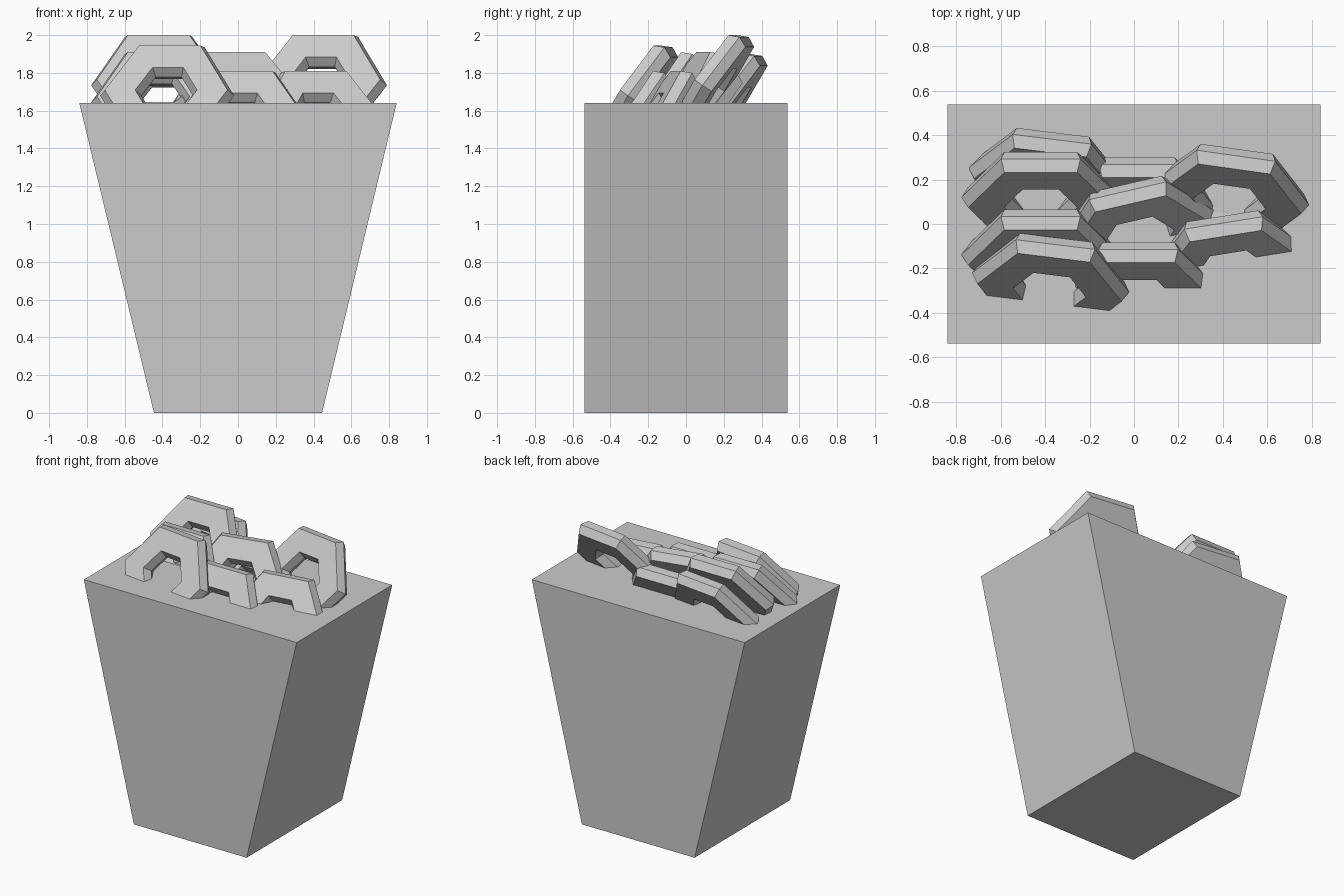
import bpy, bmesh
from math import cos, sin, pi, radians

if "Cube" in bpy.data.objects:
    bpy.data.objects.remove(bpy.data.objects["Cube"])


def make_object(name, bm):
    bmesh.ops.recalc_face_normals(bm, faces=bm.faces)
    mesh = bpy.data.meshes.new(name)
    bm.to_mesh(mesh)
    bm.free()
    ob = bpy.data.objects.new(name, mesh)
    bpy.context.collection.objects.link(ob)
    return ob


# tapered carton: narrow at the bottom in x only
bm = bmesh.new()
bmesh.ops.create_cube(bm, size=1)
for v in bm.verts:
    top = v.co.z > 0
    v.co.x *= 2 * (0.84 if top else 0.445)
    v.co.y *= 2 * 0.538
    v.co.z = 1.64 if top else 0
make_object("carton", bm)

# ring cross-section: (corner radius, depth), flat front/back with pointed rims
SECTION = [(0.357, 0), (0.327, 0.055), (0.165, 0.055),
           (0.137, 0), (0.165, -0.055), (0.327, -0.055)]


def fried_ring(name, x, top_edge_y, top_z, yaw):
    """Six-sided ring leaning backwards, placed by its upper edge."""
    bm = bmesh.new()
    loops = [[bm.verts.new((r * cos(i * pi / 3), d, r * sin(i * pi / 3)))
              for r, d in SECTION] for i in range(6)]
    n = len(SECTION)
    for i in range(6):
        a, b = loops[i], loops[(i + 1) % 6]
        for j in range(n):
            k = (j + 1) % n
            bm.faces.new((a[j], a[k], b[k], b[j]))
    ob = make_object(name, bm)
    ob.location = (x, top_edge_y - 0.204, top_z - 0.266)
    ob.rotation_euler = (radians(-34), 0, radians(yaw))


# heap of rings: x, back upper edge y, top z, yaw
RINGS = [
    (-0.39, 0.414, 1.90, -7),
    (-0.42, 0.324, 2.00, 0),
    (-0.42, 0.065, 1.91, 0),
    (-0.375, -0.06, 1.945, -7),
    (0.02, 0.30, 1.81, 0),
    (0.01, 0.185, 1.91, 13),
    (0.02, -0.083, 1.81, 0),
    (0.43, 0.038, 1.81, 9),
    (0.435, 0.34, 2.00, -8),
]
for i, ring in enumerate(RINGS):
    fried_ring(f"fried_ring_{i + 1}", *ring)
